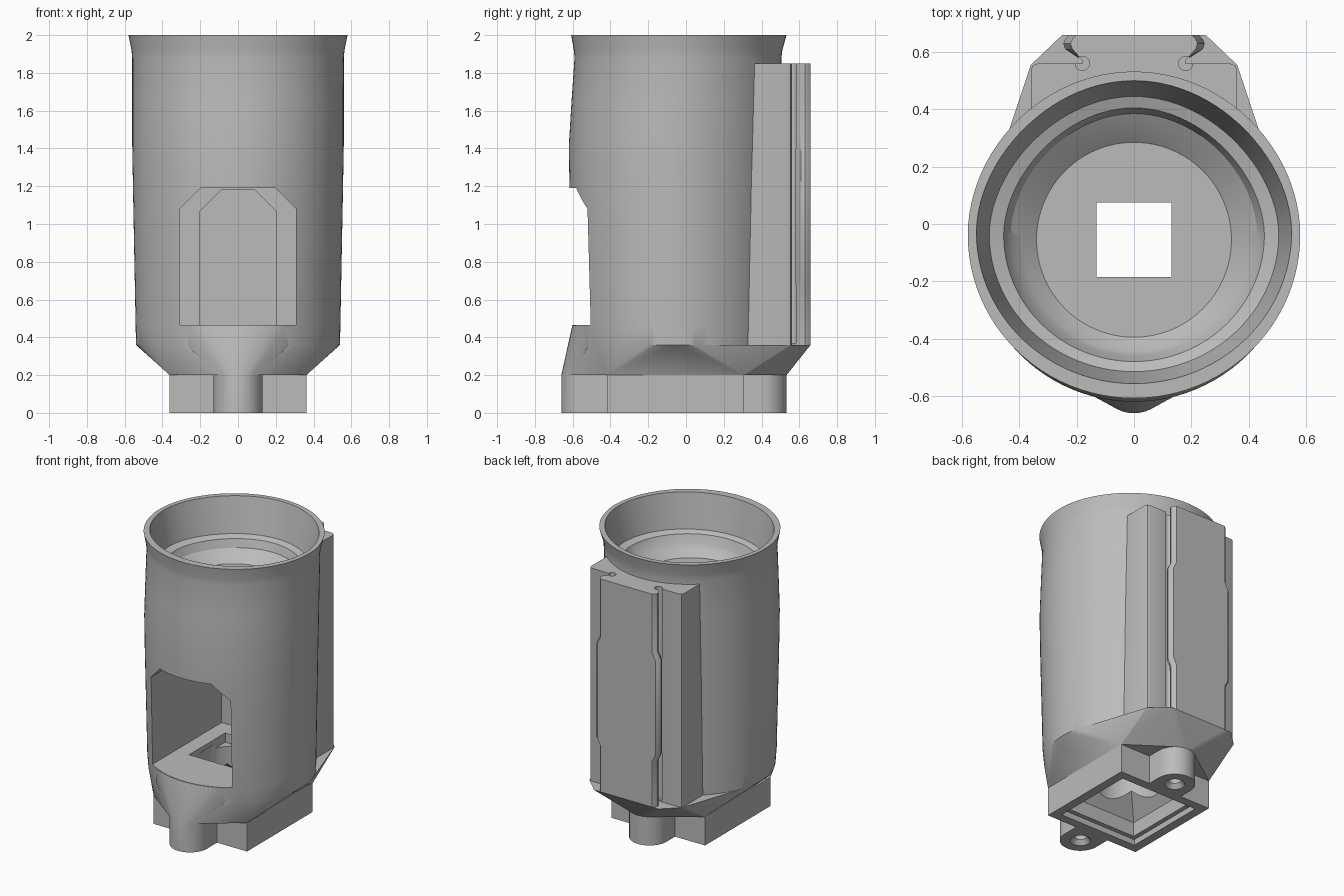
import bpy, bmesh
from math import cos, sin, pi
from mathutils import Vector

if "Cube" in bpy.data.objects:
    bpy.data.objects.remove(bpy.data.objects["Cube"], do_unlink=True)

grey = bpy.data.materials.new("plain grey")
grey.use_nodes = True
COLOUR = (0.5, 0.5, 0.5, 1)
grey.diffuse_color = COLOUR
grey.node_tree.nodes["Principled BSDF"].inputs["Base Color"].default_value = COLOUR

CY = -0.055   # centre line of the base and shaft


def finish(name, bm):
    bmesh.ops.recalc_face_normals(bm, faces=bm.faces)
    mesh = bpy.data.meshes.new(name)
    bm.to_mesh(mesh)
    bm.free()
    mesh.materials.append(grey)
    ob = bpy.data.objects.new(name, mesh)
    bpy.context.collection.objects.link(ob)
    return ob


def loft(name, loops):
    """Skin a stack of loops with equal point counts and cap both ends."""
    bm = bmesh.new()
    rings = [[bm.verts.new(p) for p in loop] for loop in loops]
    n = len(rings[0])
    for a, b in zip(rings, rings[1:]):
        for i in range(n):
            j = (i + 1) % n
            bm.faces.new((a[i], a[j], b[j], b[i]))
    bm.faces.new(rings[0])
    bm.faces.new(rings[-1])
    return finish(name, bm)


def hull(name, points):
    bm = bmesh.new()
    for p in points:
        bm.verts.new(p)
    res = bmesh.ops.convex_hull(bm, input=bm.verts)
    junk = [g for g in res["geom_interior"] if isinstance(g, bmesh.types.BMVert)]
    bmesh.ops.delete(bm, geom=junk, context="VERTS")
    bmesh.ops.dissolve_limit(bm, angle_limit=0.01, verts=bm.verts, edges=bm.edges)
    return finish(name, bm)


def at(z, pts):
    return [Vector((x, y, z)) for x, y in pts]


def mirrored(half):
    return half + [(-x, y) for x, y in reversed(half)]


def prism(name, pts, z0, z1):
    return loft(name, [at(z0, pts), at(z1, pts)])


def egg(z, half, front, back, k=0.06, n=96):
    """Ring that is a little narrower towards the back."""
    c, b = (front + back) / 2, (back - front) / 2
    ts = [2 * pi * i / n for i in range(n)]
    return at(z, [(half * cos(t) * (1 - k * max(0, sin(t)) ** 1.5), c + b * sin(t)) for t in ts])


def circle(x, y, r, n=32):
    return [(x + r * cos(2 * pi * i / n), y + r * sin(2 * pi * i / n)) for i in range(n)]


def square(h):
    return [(-h, CY - h), (h, CY - h), (h, CY + h), (-h, CY + h)]


# outer shell of the cup
body_foot = egg(0.36, 0.54, -0.585, 0.475)
body_sill = egg(0.46, 0.542, -0.6, 0.48)
body = loft("dispenser_body", [
    egg(0.33, 0.49, -0.54, 0.43),
    body_foot,
    body_sill,
    egg(1.19, 0.556, -0.617, 0.49),
    egg(1.42, 0.56, -0.62, 0.495),
    egg(1.65, 0.56, -0.606, 0.5),
    egg(1.88, 0.56, -0.59, 0.505),
    egg(1.92, 0.564, -0.594, 0.51, 0.05),
    egg(2.0, 0.58, -0.608, 0.532, 0.03)])

# back block with rounded corners
block = prism("back_block", mirrored(
    [(0.36, 0.2), (0.36, 0.535), (0.353, 0.553), (0.335, 0.56)]), 0.36, 1.85)


# undercut rail on the back, wider in the middle of its height
def rail_loop(z, flare):
    return at(z, mirrored([(0.18, 0.5), (0.18, 0.57), (0.215 + flare, 0.61),
                           (0.222 + flare, 0.63), (0.215 + flare, 0.645), (0.2 + flare, 0.66)]))


rail = loft("back_rail", [rail_loop(z, f) for z, f in (
    (0.36, 0), (0.68, 0), (0.73, 0.025), (1.39, 0.025), (1.44, 0), (1.85, 0))])

# square foot with two screw lugs
foot = prism("square_foot", square(0.362), 0, 0.21)
LUG, LUG_R = (-0.53, 0.402), 0.13
arc = [pi * i / 20 for i in range(21)]
front_arc = [(-LUG_R * cos(t), LUG[0] - LUG_R * sin(t)) for t in arc]
lug_outline = [(LUG_R * cos(t), LUG[1] + LUG_R * sin(t)) for t in arc] + front_arc
lugs = prism("screw_lugs", lug_outline, 0, 0.2)

# flared transition from the foot to the body and the back block
shelf = mirrored([(0.455, 0.27), (0.36, 0.555), (0.25, 0.66)])
flare = hull("flare", at(0.2, square(0.362)) + at(0.2, lug_outline)
             + body_foot + at(0.36, shelf))

# spur that fairs the front lug into the body
spur_top = [p * 1.004 for p in body_sill if p.y < 0 and abs(p.x) < 0.24]
spur_mid = [Vector((p.x, p.y - 0.006, p.z)) for p in body_foot if p.y < 0 and abs(p.x) < 0.28]
spur = hull("front_spur", at(0.2, front_arc) + spur_mid + spur_top)

# cup hollow with its ledge and stepped floor
cup = loft("cup_cutter", [
    egg(2.1, 0.56, -0.565, 0.51, 0.08),
    egg(2.0, 0.55, -0.557, 0.5, 0.08),
    egg(1.9, 0.53, -0.54, 0.478, 0.09),
    egg(1.76, 0.505, -0.515, 0.445, 0.1),
    egg(1.745, 0.455, -0.48, 0.405, 0.1),
    egg(1.69, 0.43, -0.46, 0.385, 0.08),
    egg(1.66, 0.39, -0.445, 0.335, 0),
    egg(1.62, 0.34, -0.395, 0.285, 0)])


# chamber behind the front window, with a shallow pocket in its back wall
def arch(w, top, y0, y1):
    bot, ch = 0.465, 0.11
    outline = [(-w, bot), (w, bot), (w, top - ch), (w - ch, top), (ch - w, top), (-w, top - ch)]
    return [[Vector((x, y, z)) for x, z in outline] for y in (y0, y1)]


cutters = [
    cup,
    loft("chamber_cutter", arch(0.308, 1.19, -0.9, 0.26)),
    loft("pocket_cutter", arch(0.2, 1.18, 0.2, 0.34)),
    prism("shaft_cutter", square(0.13), 1.0, 1.75),
    prism("floor_opening_cutter", square(0.2), 0.4, 0.6),
    prism("round_passage_cutter", circle(0, CY, 0.22), 0.2, 0.43),
    loft("foot_recess_cutter", [at(z, square(h)) for z, h in
         ((-0.1, 0.3), (0.04, 0.3), (0.041, 0.27), (0.14, 0.27), (0.3, 0.14))]),
]

# screw holes with a countersunk mouth
for y in LUG:
    cutters.append(loft("screw_hole_cutter", [at(z, circle(0, y, r)) for z, r in
                   ((-0.05, 0.065), (0.0, 0.065), (0.03, 0.04), (0.16, 0.04))]))

# relief channels at the root of the rail
for s in (-1, 1):
    cutters.append(prism("relief_cutter", circle(s * 0.18, 0.56, 0.025, 16), 0.37, 1.95))


# join the parts, then carve the openings
def combine(part, operation):
    mod = body.modifiers.new(part.name, "BOOLEAN")
    mod.operation = operation
    mod.solver = "EXACT"
    mod.object = part
    bpy.ops.object.modifier_apply(modifier=mod.name)
    bpy.data.objects.remove(part, do_unlink=True)


bpy.ops.object.select_all(action="DESELECT")
body.select_set(True)
bpy.context.view_layer.objects.active = body
for part in (flare, spur, block, rail, foot, lugs):
    combine(part, "UNION")
for part in cutters:
    combine(part, "DIFFERENCE")

bpy.ops.object.shade_smooth_by_angle(angle=0.5)
